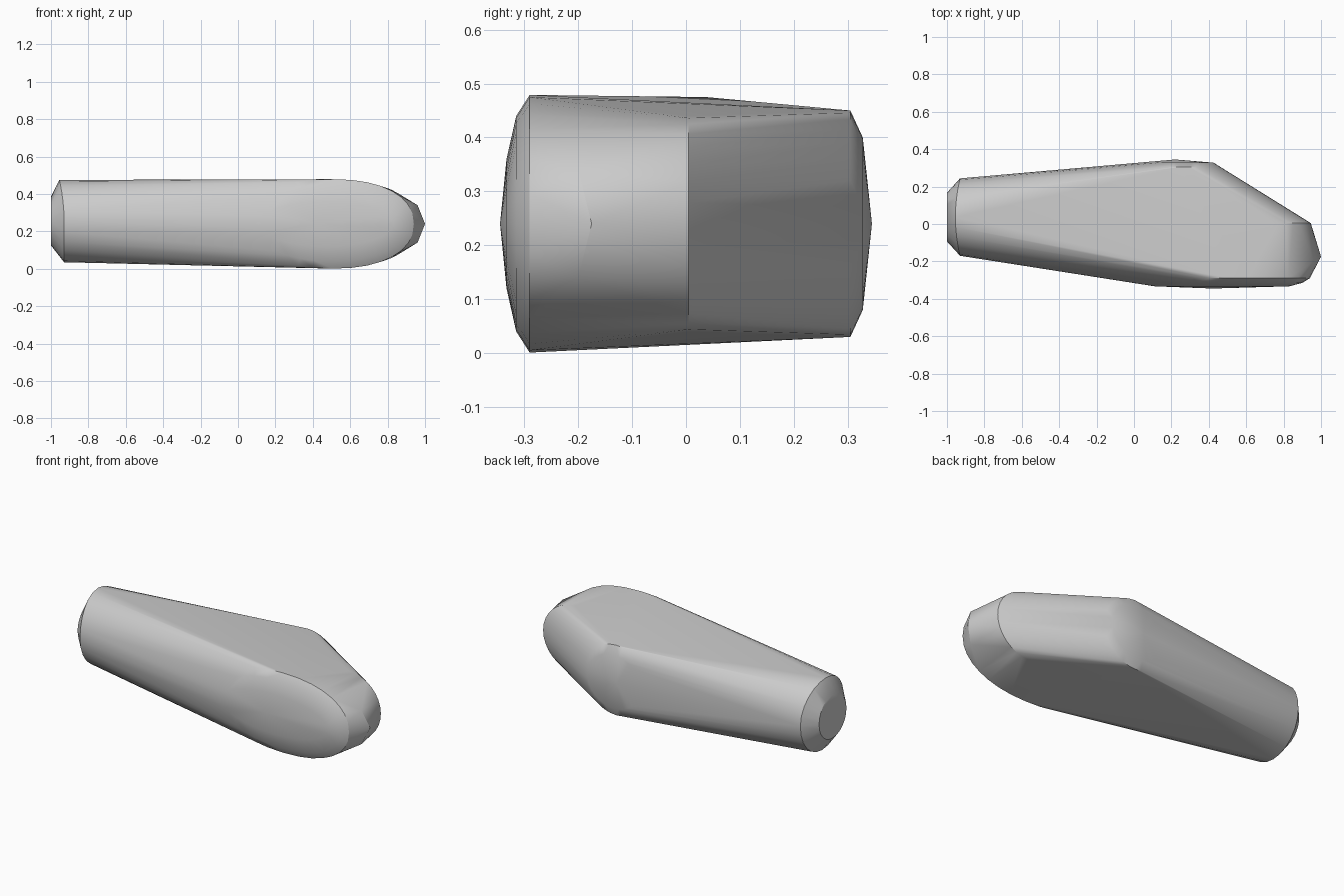
import bpy
import bmesh
from math import cos, sin, tau, radians
from mathutils import Vector

cube = bpy.data.objects.get("Cube")
if cube:
    bpy.data.objects.remove(cube)

MID = 0.24  # height of the horizontal symmetry plane


def material(name, rgb):
    mat = bpy.data.materials.new(name)
    mat.use_nodes = True
    colour = (*rgb, 1.0)
    mat.diffuse_color = colour
    mat.node_tree.nodes["Principled BSDF"].inputs["Base Color"].default_value = colour
    return mat


def oval(cx, y, rx, rz, power=2.0, count=32):
    """Superellipse in a plane facing front or back."""
    pts = []
    for i in range(count):
        c, s = cos(tau * i / count), sin(tau * i / count)
        c = abs(c) ** (2 / power) * (1 if c > 0 else -1)
        s = abs(s) ** (2 / power) * (1 if s > 0 else -1)
        pts.append(Vector((cx + rx * c, y, MID + rz * s)))
    return pts


def end_ring(x, cy, ry, rz, top_shift=0.0, count=24):
    """Ring facing sideways, with its top leaning outwards."""
    pts = []
    for i in range(count):
        c, s = cos(tau * i / count), sin(tau * i / count)
        pts.append(Vector((x - top_shift * max(s, 0) ** 2, cy + ry * c, MID + 0.015 + rz * s)))
    return pts


points = []

# Domed front pad
points += oval(0.505, -0.29, 0.435, 0.239, 2.25)
points += oval(0.50, -0.315, 0.40, 0.20, 2.2)
points += oval(0.47, -0.333, 0.36, 0.12)
points.append(Vector((0.42, -0.345, MID)))

# Domed back pad
points += oval(0.25, 0.305, 0.21, 0.21)
points += oval(0.25, 0.328, 0.175, 0.16)
points.append(Vector((0.22, 0.345, MID)))

# Narrow end with chamfered cap
points += end_ring(-0.93, 0.037, 0.207, 0.22, 0.025)
points += end_ring(-1.0, 0.037, 0.13, 0.13)

# Faceted nose
points += oval(0.735, 0.005, 0.21, 0.20)
points.append(Vector((1.0, -0.175, MID)))
for side in (-1, 1):
    points.append(Vector((0.96, -0.20, MID + side * 0.10)))

# Wrap the sections in one tapered shell
bm = bmesh.new()
for p in points:
    bm.verts.new(p)
result = bmesh.ops.convex_hull(bm, input=bm.verts)
loose = {g for g in result["geom_interior"] + result["geom_unused"]
         if isinstance(g, bmesh.types.BMVert)}
bmesh.ops.delete(bm, geom=list(loose), context="VERTS")
bmesh.ops.dissolve_limit(bm, angle_limit=radians(0.5), verts=bm.verts, edges=bm.edges)
bmesh.ops.recalc_face_normals(bm, faces=bm.faces)

mesh = bpy.data.meshes.new("tapered_shell")
bm.to_mesh(mesh)
bm.free()
mesh.materials.append(material("light grey", (0.6, 0.6, 0.6)))
shell = bpy.data.objects.new("tapered_shell", mesh)
bpy.context.collection.objects.link(shell)

bpy.context.view_layer.objects.active = shell
shell.select_set(True)
bpy.ops.object.shade_smooth_by_angle(angle=radians(30))
